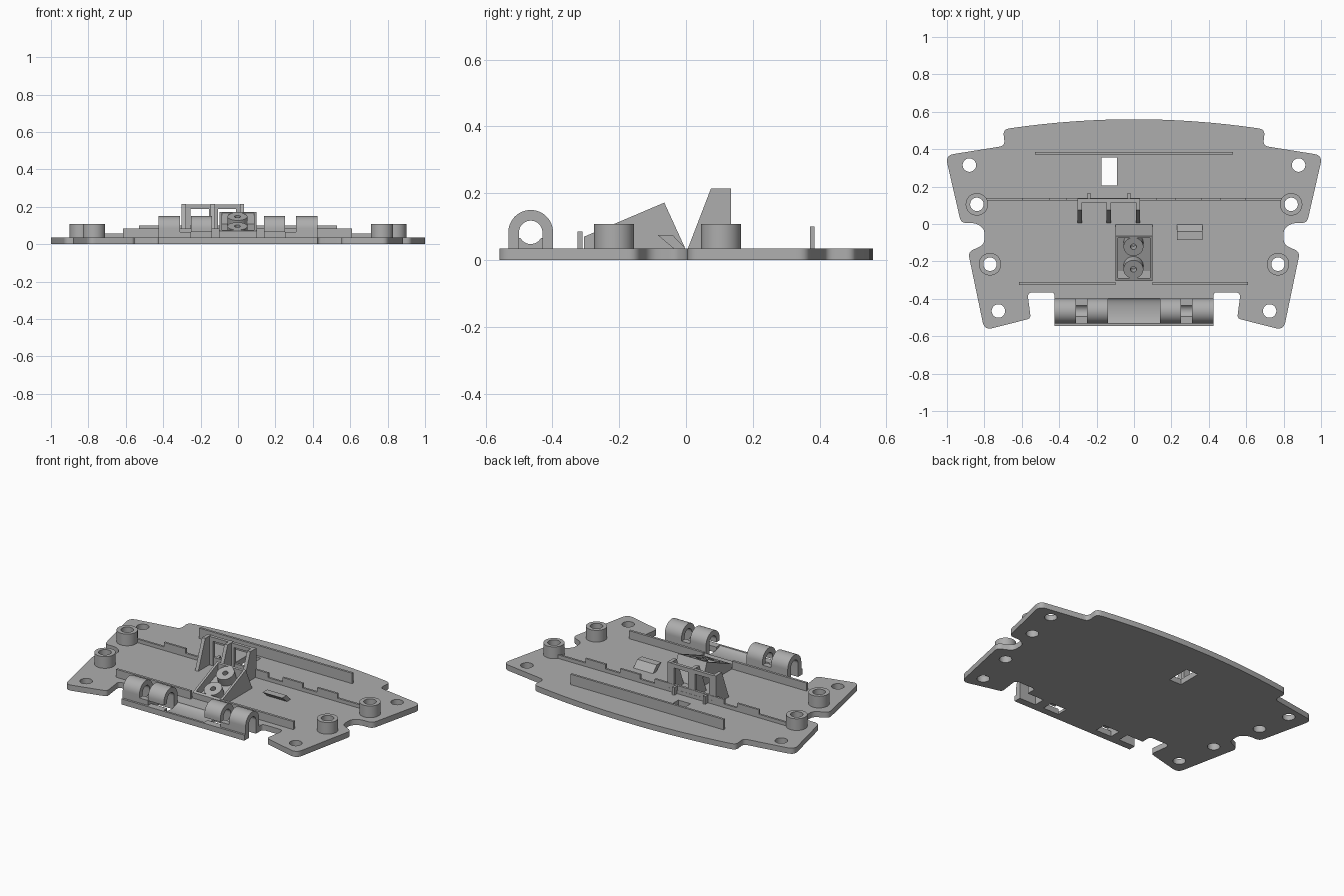
import bpy, bmesh, math
from mathutils import Vector, Matrix

old = bpy.data.objects.get("Cube")
if old:
    bpy.data.objects.remove(old, do_unlink=True)

GREY = (0.42, 0.42, 0.42, 1)
grey = bpy.data.materials.new("grey plastic")
grey.use_nodes = True
grey.diffuse_color = GREY
grey.node_tree.nodes["Principled BSDF"].inputs["Base Color"].default_value = GREY

T = 0.035            # plate thickness
HY, HZ = -0.465, 0.083   # hinge axis
HR, HI = 0.067, 0.035    # hinge outer and inner radius


def finish(name, bm):
    bmesh.ops.recalc_face_normals(bm, faces=bm.faces)
    mesh = bpy.data.meshes.new(name)
    bm.to_mesh(mesh)
    bm.free()
    mesh.materials.append(grey)
    ob = bpy.data.objects.new(name, mesh)
    bpy.context.scene.collection.objects.link(ob)
    return ob


def prism(name, pts, lo, hi, axis="x"):
    """Extrude a flat outline: (y, z) points along x, or (x, y) points along z."""
    bm = bmesh.new()
    place = (lambda p: (lo, p[0], p[1])) if axis == "x" else (lambda p: (p[0], p[1], lo))
    face = bm.faces.new([bm.verts.new(place(p)) for p in pts])
    out = bmesh.ops.extrude_face_region(bm, geom=[face])
    step = Vector((hi - lo, 0, 0)) if axis == "x" else Vector((0, 0, hi - lo))
    bmesh.ops.translate(bm, vec=step, verts=[v for v in out["geom"] if isinstance(v, bmesh.types.BMVert)])
    return finish(name, bm)


def box(name, x0, x1, y0, y1, z0, z1):
    return prism(name, [(y0, z0), (y1, z0), (y1, z1), (y0, z1)], x0, x1)


def cylinder(name, centre, radius, depth, tilt=0):
    bm = bmesh.new()
    m = Matrix.Translation(centre) @ Matrix.Rotation(tilt, 4, "X")
    bmesh.ops.create_cone(bm, cap_ends=True, segments=40, radius1=radius,
                          radius2=radius, depth=depth, matrix=m)
    return finish(name, bm)


def cut(target, cutters):
    bpy.context.view_layer.objects.active = target
    for c in cutters:
        mod = target.modifiers.new("cut", "BOOLEAN")
        mod.operation, mod.solver, mod.object = "DIFFERENCE", "EXACT", c
        bpy.ops.object.modifier_apply(modifier=mod.name)
        bpy.data.objects.remove(c, do_unlink=True)


def smooth(ob):
    bpy.ops.object.select_all(action="DESELECT")
    ob.select_set(True)
    bpy.context.view_layer.objects.active = ob
    bpy.ops.object.shade_smooth_by_angle(angle=math.radians(30))


def arc(cy, cz, ry, rz, a0, a1, n=24):
    angles = [math.radians(a0 + (a1 - a0) * i / n) for i in range(n + 1)]
    return [(cy + ry * math.cos(a), cz + rz * math.sin(a)) for a in angles]


def rounded(corners):
    """Open path whose corners (x, y, setback) are eased into curves."""
    pts = [corners[0][:2]]
    for a, b, c in zip(corners, corners[1:], corners[2:]):
        A, B, C = (Vector(p[:2]) for p in (a, b, c))
        p, q = B + (A - B).normalized() * b[2], B + (C - B).normalized() * b[2]
        for i in range(8):
            t = i / 7
            pts.append(tuple(p * (1 - t) ** 2 + B * 2 * t * (1 - t) + q * t * t))
    return pts + [corners[-1][:2]]


# Base plate: bowed back edge, waisted sides, hinge tongue at the front
half = [(x * 0.08, 0.56 - 0.11 * (x * 0.08) ** 2) for x in range(1, 9)]
half += rounded([
    (0.66, 0.512, 0), (0.70, 0.505, 0.03), (0.69, 0.418, 0.03), (1.008, 0.367, 0.045),
    (0.925, 0.005, 0.03), (0.84, 0.005, 0.03), (0.80, -0.03, 0.02), (0.80, -0.11, 0.03),
    (0.887, -0.15, 0.03), (0.80, -0.568, 0.045), (0.552, -0.505, 0.02), (0.57, -0.365, 0.03),
    (0.425, -0.365, 0.02), (0.425, -0.545, 0)])
plate = prism("base_plate", half + [(-x, y) for x, y in reversed(half)], 0, T, "z")

posts = [(0.84, 0.105), (0.77, -0.215)]
screw_holes = [(0.88, 0.315), (0.725, -0.465)]
barrels = [(0.31, 0.425), (0.14, 0.25)]
holes = [box("slot_cutter", -0.175, -0.09, 0.205, 0.355, -0.1, 0.2)]
for s in (-1, 1):
    for x, y in posts + screw_holes:
        holes.append(cylinder("hole_cutter", (s * x, y, 0), 0.036, 0.2))
    for a, b in barrels:
        x0, x1 = sorted((s * a, s * b))
        holes.append(box("window_cutter", x0, x1, HY - HI, HY + HI, -0.1, 0.1))
trough = arc(HY, T, HR, 0.02, 180, 360) + [(HY + HR, 0.1), (HY - HR, 0.1)]
holes.append(prism("trough_cutter", trough, -0.14, 0.14))
cut(plate, holes)
smooth(plate)

# Hollow posts
for side, s in (("left", 1), ("right", -1)):
    for where, (x, y) in zip(("back", "front"), posts):
        post = cylinder(f"{side}_{where}_post", (s * x, y, 0.064), 0.06, 0.088)
        cut(post, [cylinder("bore_cutter", (s * x, y, 0.06), 0.036, 0.3)])
        smooth(post)

    # Hinge knuckles: arches over the pin, with grooved saddles between them
    for where, (a, b), foot in zip(("outer", "inner"), barrels, (0.02, 0.065)):
        x0, x1 = sorted((s * a, s * b))
        arch = ([(HY + HR, 0.02)] + arc(HY, HZ, HR, HR, 0, 180) + [(HY - HR, foot), (HY - HI, foot)]
                + arc(HY, HZ, HI, HI, 180, 0) + [(HY + HI, 0.02)])
        smooth(prism(f"{side}_{where}_knuckle", arch, x0, x1))
    x0, x1 = sorted((s * 0.25, s * 0.31))
    dip = math.degrees(math.asin((HZ - 0.066) / HI))
    saddle = ([(HY - HR, 0.02), (HY + HR, 0.02), (HY + HR, 0.066)]
              + arc(HY, HZ, HI, HI, 360 - dip, 180 + dip) + [(HY - HR, 0.066)])
    smooth(prism(f"{side}_hinge_saddle", saddle, x0, x1))

# Stiffening ribs
box("back_rib", -0.53, 0.53, 0.371, 0.385, 0.03, 0.10)
box("front_rib_left", 0.1, 0.61, -0.325, -0.31, 0.03, 0.085)
box("front_rib_right", -0.615, -0.1, -0.325, -0.31, 0.03, 0.085)
box("middle_rib", -0.79, 0.79, 0.125, 0.138, 0.03, 0.057)
for i, (a, b) in enumerate([(-0.6, -0.45), (-0.36, -0.28), (0.02, 0.12), (0.22, 0.36), (0.46, 0.6)]):
    box(f"middle_rib_step_{i + 1}", a, b, 0.125, 0.138, 0.05, 0.085)

# Sloped central bracket with a recess and two screw bosses
LOW, HIGH = (-0.305, 0.07), (-0.065, 0.172)
SLOPE = math.atan2(HIGH[1] - LOW[1], HIGH[0] - LOW[0])


def slope_z(y):
    return LOW[1] + (y - LOW[0]) * math.tan(SLOPE)


bracket = prism("central_bracket", [(-0.305, 0.03), LOW, HIGH, (0.0, 0.03)], -0.1, 0.1)
recess = [(-0.29, 0.04), (-0.25, 0.04), (-0.075, slope_z(-0.075) - 0.06), (-0.075, 0.3), (-0.29, 0.3)]
cut(bracket, [prism("recess_cutter", recess, -0.086, 0.086)])
for name, y in (("upper_boss", -0.122), ("lower_boss", -0.243)):
    normal = Vector((0, -math.sin(SLOPE), math.cos(SLOPE)))
    top = Vector((-0.003, y, slope_z(y)))
    boss = cylinder(name, top - normal * 0.033, 0.053, 0.066, SLOPE)
    cut(boss, [cylinder("pilot_cutter", top, 0.016, 0.09, SLOPE)])
    smooth(boss)

# Leaning catch beside the bracket
prism("leaning_catch", [(-0.085, 0.075), (-0.04, 0.075), (0.0, 0.033), (-0.035, 0.033)], 0.23, 0.365)

# Rear frame: three buttresses, a low wall and a top beam
for name, x in (("right", -0.29), ("middle", -0.135), ("left", 0.022)):
    prism(f"{name}_buttress", [(0.005, 0.033), (0.075, 0.215), (0.135, 0.215), (0.135, 0.033)],
          x - 0.011, x + 0.011)
box("frame_top_beam", -0.29, 0.022, 0.115, 0.135, 0.188, 0.213)
box("frame_low_wall", -0.29, 0.022, 0.122, 0.137, 0.03, 0.085)
for name, x in (("right", -0.267), ("middle_right", -0.144), ("middle_left", -0.12), ("left", 0.0)):
    box(f"{name}_jamb", x - 0.012, x + 0.012, 0.115, 0.135, 0.03, 0.2)
for name, x in (("right", -0.24), ("left", -0.028)):
    box(f"{name}_rear_tab", x - 0.008, x + 0.008, 0.125, 0.165, 0.03, 0.083)
